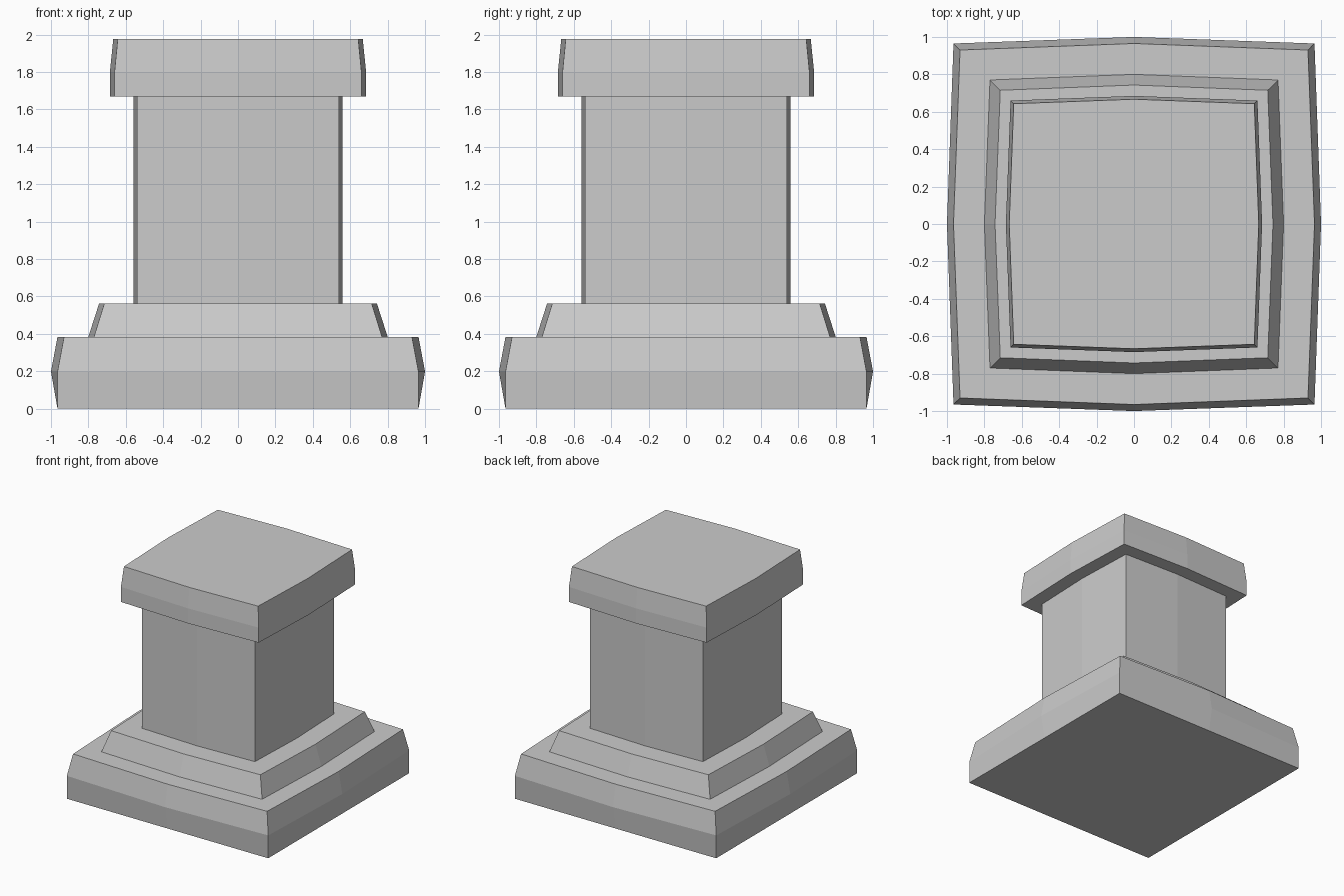
import bpy
import bmesh

if "Cube" in bpy.data.objects:
    bpy.data.objects.remove(bpy.data.objects["Cube"])


def bowed_ring(bm, z, corner, mid):
    """Eight-point square outline whose side midpoints bow outwards."""
    points = []
    cx, cy, mx, my = corner, -corner, mid, 0
    for _ in range(4):
        points += [bm.verts.new((cx, cy, z)), bm.verts.new((mx, my, z))]
        cx, cy, mx, my = -cy, cx, -my, mx
    return points


def bowed_block(name, levels):
    """Closed flat-shaded block lofted through (z, corner, mid) levels."""
    bm = bmesh.new()
    rings = [bowed_ring(bm, *level) for level in levels]
    for low, high in zip(rings, rings[1:]):
        for i in range(8):
            j = (i + 1) % 8
            bm.faces.new((low[i], low[j], high[j], high[i]))
    bm.faces.new(rings[0][::-1])
    bm.faces.new(rings[-1])
    bmesh.ops.recalc_face_normals(bm, faces=bm.faces)
    mesh = bpy.data.meshes.new(name)
    bm.to_mesh(mesh)
    bm.free()
    bpy.context.collection.objects.link(bpy.data.objects.new(name, mesh))


# Wide plinth: straight-sided at the ground, bowed from the middle up
bowed_block("plinth", [(0, 0.965, 0.965), (0.198, 0.965, 1.0), (0.384, 0.93, 0.965)])

# Tapered step on the plinth
bowed_block("base_step", [(0.384, 0.77, 0.80), (0.561, 0.715, 0.743)])

# Upright shaft
bowed_block("shaft", [(0.561, 0.54, 0.56), (1.67, 0.54, 0.56)])

# Overhanging cap with a slightly tapered upper half
bowed_block("cap", [(1.67, 0.66, 0.685), (1.80, 0.66, 0.685), (1.975, 0.643, 0.667)])
